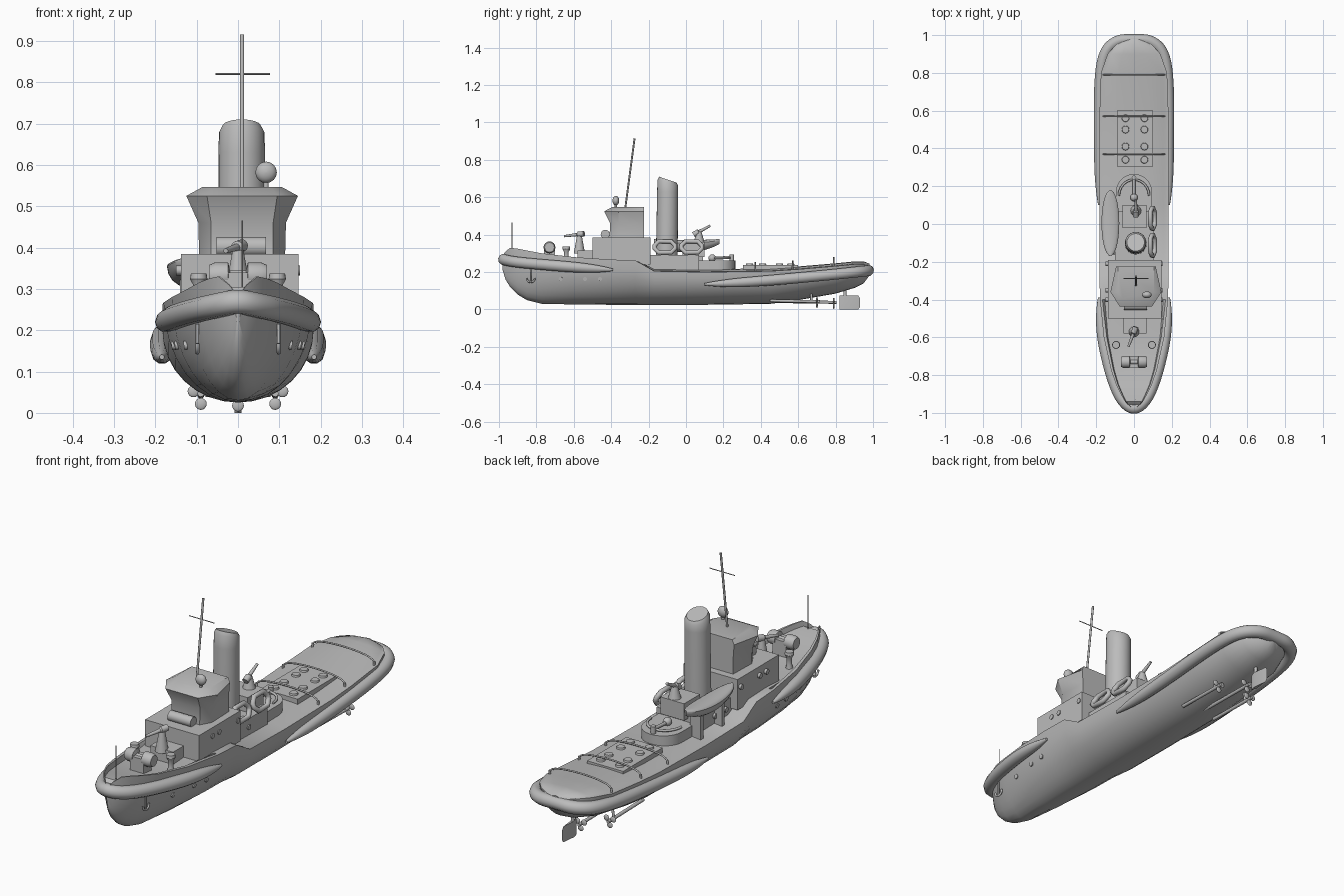
import bpy, bmesh, math
from math import sin, cos, pi
from mathutils import Vector

cube = bpy.data.objects.get("Cube")
if cube:
    bpy.data.objects.remove(cube)

GREY = (0.5, 0.5, 0.5, 1)
paint = bpy.data.materials.new("ship grey")
paint.use_nodes = True
paint.diffuse_color = GREY
paint.node_tree.nodes["Principled BSDF"].inputs["Base Color"].default_value = GREY
made = []


def loft(name, rings):
    """Skin a row of matching rings and cap both ends."""
    bm = bmesh.new()
    rows = [[bm.verts.new(p) for p in ring] for ring in rings]
    n = len(rows[0])
    for a, b in zip(rows, rows[1:]):
        for i in range(n):
            j = (i + 1) % n
            bm.faces.new((a[i], a[j], b[j], b[i]))
    bm.faces.new(rows[0][::-1])
    bm.faces.new(rows[-1])
    bmesh.ops.recalc_face_normals(bm, faces=bm.faces)
    mesh = bpy.data.meshes.new(name)
    bm.to_mesh(mesh)
    bm.free()
    mesh.materials.append(paint)
    obj = bpy.data.objects.new(name, mesh)
    bpy.context.collection.objects.link(obj)
    made.append(obj)
    return obj


def prism(name, outline, low, high):
    return loft(name, [[(x, y, z) for x, y in outline] for z in (low, high)])


def box(name, x, y, z):
    return prism(name, [(x[0], y[0]), (x[1], y[0]), (x[1], y[1]), (x[0], y[1])], *z)


def spin(name, start, end, profile, sides=16):
    """Turned solid along a line; profile holds (fraction, radius)."""
    a, b = Vector(start), Vector(end)
    turn = (b - a).to_track_quat('Z', 'Y')
    return loft(name, [[a.lerp(b, t) + turn @ Vector((r * cos(k * 2 * pi / sides), r * sin(k * 2 * pi / sides), 0))
                        for k in range(sides)] for t, r in profile])


def rod(name, start, end, r, r2=None, sides=12):
    return spin(name, start, end, [(0, r), (1, r if r2 is None else r2)], sides)


def ball(name, c, r, ry):
    prof = [((1 - cos(a)) / 2, max(r * sin(a), r / 50)) for a in [k * pi / 10 for k in range(11)]]
    return spin(name, (c[0], c[1] - ry, c[2]), (c[0], c[1] + ry, c[2]), prof)


def tube(name, points, r, cyclic=False, smooth=False):
    """Round pipe; each point is x, y, z and an optional radius factor."""
    data = bpy.data.curves.new(name, 'CURVE')
    data.dimensions = '3D'
    data.bevel_depth = r
    data.bevel_resolution = 3
    data.use_fill_caps = True
    s = data.splines.new('NURBS' if smooth else 'POLY')
    s.points.add(len(points) - 1)
    for p, co in zip(s.points, points):
        p.co = (*co[:3], 1)
        p.radius = co[3] if len(co) > 3 else 1
    s.use_cyclic_u = cyclic
    if smooth:
        s.order_u, s.use_endpoint_u, s.resolution_u = 3, True, 6
    data.materials.append(paint)
    obj = bpy.data.objects.new(name, data)
    bpy.context.collection.objects.link(obj)
    return obj


# Hull stations: y, half width, keel height, rail height
STATIONS = [(-.98, .006, .21, .29), (-.965, .022, .16, .31), (-.94, .048, .12, .33), (-.9, .07, .08, .325),
            (-.85, .095, .05, .315), (-.77, .122, .03, .3), (-.6, .16, .027, .28), (-.4, .18, .025, .267),
            (-.27, .183, .025, .262), (-.17, .183, .025, .205), (.1, .183, .025, .2), (.45, .183, .03, .205),
            (.6, .182, .05, .215), (.8, .175, .085, .232), (.9, .14, .115, .242), (.95, .095, .14, .242),
            (.98, .03, .18, .23)]


def station(y):
    for a, b in zip(STATIONS, STATIONS[1:]):
        if y <= b[0]:
            t = (y - a[0]) / (b[0] - a[0])
            return [p + (q - p) * t for p, q in zip(a[1:], b[1:])]
    return STATIONS[-1][1:]


def side_x(y, z):
    w, keel, top = station(y)
    return w * math.sqrt(max(0, 1 - ((top - z) / (top - keel)) ** 2))


rings = []
for y, w, keel, top in STATIONS:
    ring = [(w * sin(a), y, top - (top - keel) * cos(a)) for a in [(k / 8 - 1) * pi / 2 for k in range(17)]]
    well = .025 if y < -.5 else 0
    camber = .015 if y > -.2 else 0
    ring += [(w * f, y, top - well + camber * (1 - f * f)) for f in (.86, .45, 0, -.45, -.86)]
    if well:
        ring[17:17] = [(w * .9, y, top)]
        ring += [(-w * .9, y, top)]
    else:
        ring[17:17] = [(w * .93, y, top)]
        ring += [(-w * .93, y, top)]
    rings.append(ring)
loft("hull", rings)


# Rubbing strakes wrapping the bow and the stern
def strake(name, half):
    tube(name, half + [(-p[0], *p[1:]) for p in half[-2::-1]], .03, smooth=True)


strake("bow_strake", [(.185, -.39, .212, .2), (.182, -.46, .216, .7), (.168, -.6, .226, 1), (.13, -.77, .24, 1),
                      (.085, -.9, .252, 1), (.04, -.96, .262, 1), (0, -.98, .27, 1)])
strake("stern_strake", [(.184, .1, .135, .2), (.184, .2, .138, .8), (.183, .45, .155, 1), (.183, .75, .183, 1),
                        (.16, .91, .2, 1), (.09, .975, .207, 1), (0, .975, .21, 1)])

# Deck houses
box("main_house", (-.138, .146), (-.5, -.19), (.24, .385))
box("engine_casing", (-.1, .105), (-.2, .07), (.19, .29))
arc = [(.095 * cos(a), .17 + .095 * sin(a)) for a in [k * pi / 12 for k in range(13)]]
prism("tow_platform", [(-.095, .05), (.095, .05)] + arc, .19, .262)
box("aft_gun_base", (-.06, .065), (-.02, .1), (.28, .36))
box("fore_gun_base", (-.055, .065), (-.58, -.49), (.24, .315))


# Wheelhouse flaring out toward the roof
def bridge(z, back, mid, nose, front):
    pts = [(back, -.225), (mid, -.36), (nose, front)]
    return [(.01 + x, y, z) for x, y in pts] + [(.01 - x, y, z) for x, y in pts[::-1]]


loft("wheelhouse", [bridge(.38, .1, .104, .075, -.41), bridge(.46, .1, .106, .075, -.405),
                    bridge(.525, .105, .135, .085, -.437), bridge(.547, .095, .095, .07, -.395)])
rod("bridge_locker", (-.052, -.432, .402), (.068, -.432, .402), .024)

# Funnel with a slanting top
funnel = []
for z, s, slope in [(.28, 1, 0), (.63, .97, 0), (.678, .95, .03), (.694, .8, .032)]:
    funnel.append([(.009 + .058 * s * cos(a), -.103 + (z - .28) * .014 + .058 * s * sin(a), z - slope * sin(a) * .5)
                   for a in [k * pi / 12 for k in range(24)]])
loft("funnel", funnel)

# Mast, yard, searchlight, jackstaff
rod("mast", (.01, -.325, .54), (.01, -.275, .915), .005)
rod("yard", (-.055, -.288, .82), (.078, -.288, .82), .002)
ball("searchlight", (.068, -.375, .582), .026, .018)
rod("searchlight_post", (.068, -.375, .54), (.068, -.375, .57), .006)
rod("jackstaff", (.01, -.93, .3), (.01, -.93, .465), .002)


# Deck guns
def gun(name, x, y, z, tall, muzzle, breech):
    rod(name + "_pedestal", (x, y, z), (x, y, z + tall), .03, .013)
    spin(name + "_barrel", breech, muzzle, [(0, .015), (.3, .015), (.35, .009), (1, .006)])


gun("fore_gun", 0, -.57, .3, .095, (-.03, -.65, .392), (.01, -.545, .405))
gun("aft_gun", .01, .07, .355, .06, (.01, .13, .448), (.01, .04, .4))

# Windlass and mooring bollards
spin("windlass", (-.07, -.73, .332), (.07, -.73, .332),
     [(0, .026), (.1, .032), (.33, .032), (.36, .013), (.64, .013), (.67, .032), (.9, .032), (1, .026)])
box("windlass_bed", (-.035, .035), (-.76, -.7), (.25, .34))
for s in (-1, 1):
    spin("bollard", (s * .095, -.64, .25), (s * .095, -.64, .337),
         [(0, .018), (.3, .012), (.65, .012), (.85, .021), (1, .019)])

# Lifeboat on the right, with its chocks
boat = []
for t in [k / 10 for k in range(-10, 11)]:
    w = .047 * math.sqrt(max(.01, 1 - t * t))
    boat.append([(-.125 + w * cos(a), .005 + .175 * t, .355 + .015 * t * t + sin(a) * (.05 if sin(a) < 0 else .016)
                  * (1 - .6 * t * t)) for a in [k * pi / 8 for k in range(16)]])
loft("lifeboat", boat)
for y in (-.08, .08):
    box("boat_chock", (-.14, -.085), (y - .01, y + .01), (.2, .325))

# Two life rafts leaning on the left
for y in (-.113, .03):
    c, pts = .022, []
    for sy, sz in ((1, 1), (-1, 1), (-1, -1), (1, -1)):
        corner = [(.055, .03 - c), (.055 - c, .03)]
        for py, pz in corner if sy * sz > 0 else corner[::-1]:
            pts.append((.098 - sz * pz * .4, y + sy * py, .334 + sz * pz))
    tube("life_raft", pts, .012, cyclic=True)
    box("raft_stand", (.09, .1), (y - .02, y + .02), (.27, .31))

# Towing hook and its arched rail
hoop = [k * pi / 12 for k in range(13)]
tube("hook_rail", [(.08 * cos(a), .15 + .085 * sin(a), .275) for a in hoop], .006)
rod("hook_arm", (0, .13, .272), (0, .25, .28), .008)
rod("hook_post", (0, .245, .25), (0, .245, .295), .012)
ball("hook_pivot", (0, .14, .275), .02, .02)

# Engine hatch with round skylights
box("engine_hatch", (-.09, .1), (.305, .6), (.19, .238))
for x in (-.045, .055):
    for y in (.34, .41, .5, .56):
        rod("skylight", (x, y, .23), (x, y, .246), .022, .018)

# Tow rope arches over the after deck
for y, z in ((.37, .205), (.57, .214), (.79, .232)):
    tube("tow_arch", [(.165 * cos(a), y, z - .01 + .055 * sin(a) ** .5) for a in
                      [k * pi / 16 for k in range(1, 16)]], .004)
    for s in (-1, 1):
        rod("arch_foot", (s * .162, y, z - .02), (s * .162, y, z + .018), .005)


# Propellers on their shafts, and the rudder
def propeller(x, y, z, r):
    rod("shaft", (x, .45, z + .005), (x, y + .015, z), .008)
    for k in range(3):
        a = k * 2 * pi / 3 - pi / 2
        ball("blade", (x + r * .6 * cos(a), y, z + r * .6 * sin(a)), r * .42, .005)


for x in (-.09, .09):
    propeller(x, .7, .042, .034)
    rod("shaft_strut", (x, .67, .042), (x * .9, .67, .1), .006)
propeller(0, .79, .038, .034)
loft("rudder", [[(x, y, z) for x, y in ((0, .82), (.008, .85), (0, .93 - d), (-.008, .85))]
                for z, d in ((0, .01), (.012, 0), (.06, 0), (.075, .01))])
rod("rudder_stock", (0, .85, .06), (0, .85, .13), .008)

# Portholes on hull and houses, anchors
for s in (-1, 1):
    for y in (-.67, -.54, -.46):
        x = side_x(y, .165)
        rod("porthole", (s * (x - .01), y, .165), (s * (x + .004), y, .163), .011)
    for x, z, ys in ((.142, .345, (-.4, -.35, -.21)), (.102, .25, (-.15, -.07))):
        for y in ys:
            rod("porthole", (s * (x - .01), y, z), (s * (x + .008), y, z), .012)
    x = side_x(-.83, .17) + .012
    rod("anchor_shank", (s * x, -.83, .215), (s * x, -.83, .15), .004)
    tube("anchor_arms", [(s * x, -.83 + .022 * cos(a), .168 - .022 * sin(a)) for a in hoop], .005)

# Smooth shading with crisp edges
bpy.ops.object.select_all(action='DESELECT')
for obj in made:
    obj.select_set(True)
bpy.context.view_layer.objects.active = made[0]
bpy.ops.object.shade_smooth_by_angle(angle=math.radians(35))
